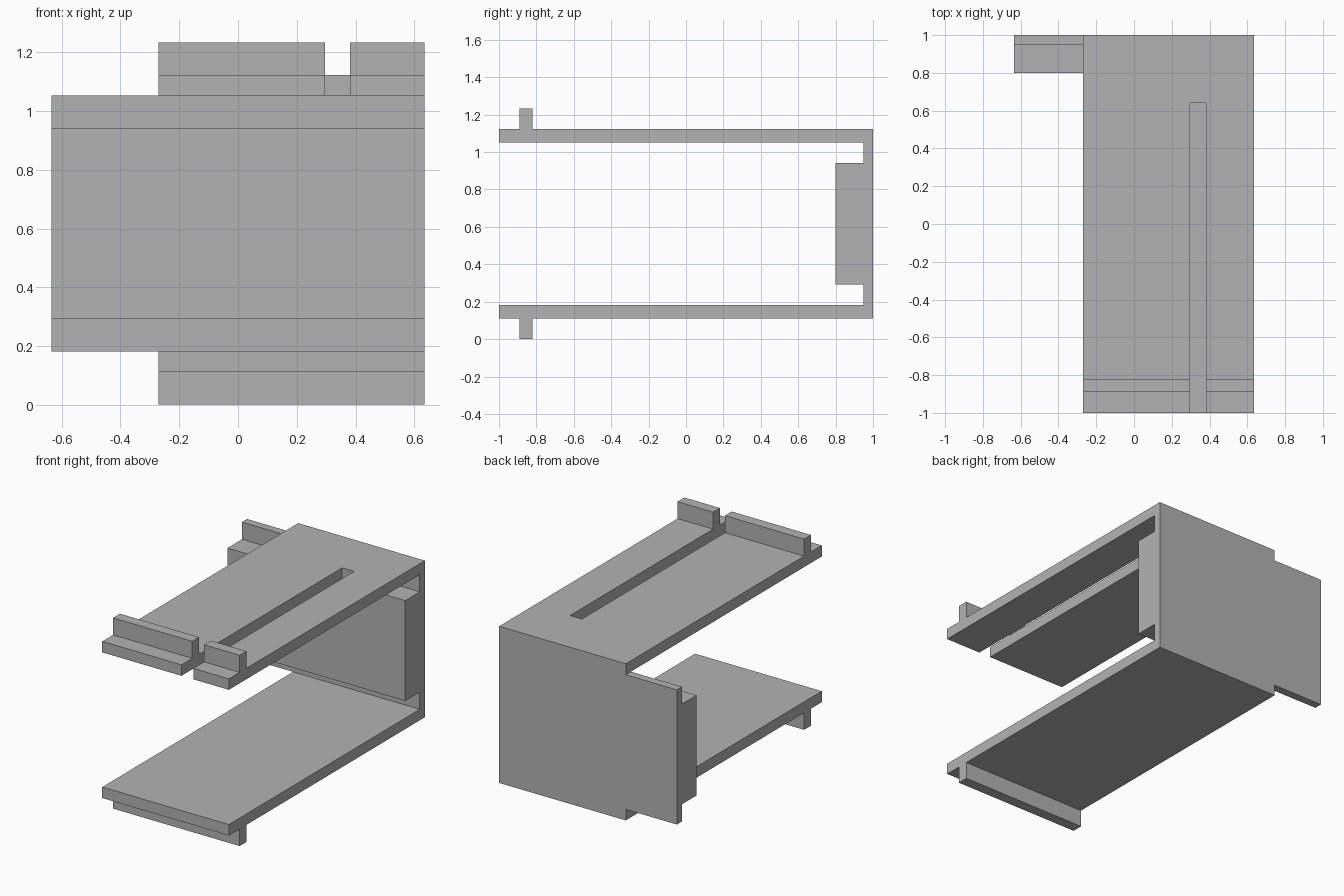
import bpy, bmesh

if "Cube" in bpy.data.objects:
    bpy.data.objects.remove(bpy.data.objects["Cube"], do_unlink=True)

HALF = 0.635      # half of the full width
ARM_LEFT = -0.27  # edge where the arms stop and the back tab begins
MID = 0.617       # mirror height of the section

grey = bpy.data.materials.new("plain grey")
grey.use_nodes = True
grey.diffuse_color = (0.45, 0.45, 0.45, 1)
grey.node_tree.nodes["Principled BSDF"].inputs["Base Color"].default_value = (0.45, 0.45, 0.45, 1)


def extrude_x(name, profile, x0, x1):
    """Solid from a (y, z) outline swept along x."""
    bm = bmesh.new()
    face = bm.faces.new([bm.verts.new((x0, y, z)) for y, z in profile])
    swept = bmesh.ops.extrude_face_region(bm, geom=[face])["geom"]
    verts = [v for v in swept if isinstance(v, bmesh.types.BMVert)]
    bmesh.ops.translate(bm, verts=verts, vec=(x1 - x0, 0, 0))
    bmesh.ops.recalc_face_normals(bm, faces=bm.faces)
    mesh = bpy.data.meshes.new(name)
    bm.to_mesh(mesh)
    bm.free()
    mesh.materials.append(grey)
    obj = bpy.data.objects.new(name, mesh)
    bpy.context.collection.objects.link(obj)
    return obj


def cut(target, name, x0, x1, y0, y1, z0, z1):
    """Subtract a box from the target, keeping the cutter hidden."""
    box = extrude_x(name, [(y0, z0), (y1, z0), (y1, z1), (y0, z1)], x0, x1)
    box.hide_render = True
    box.hide_viewport = True
    box.display_type = 'WIRE'
    mod = target.modifiers.new(name, 'BOOLEAN')
    mod.operation = 'DIFFERENCE'
    mod.solver = 'EXACT'
    mod.object = box


# Upper half of the section: back wall, arm with lip, inner thick block
upper = [(1, 1.123), (-0.82, 1.123), (-0.82, 1.233), (-0.89, 1.233), (-0.89, 1.123),
         (-1, 1.123), (-1, 1.052), (0.948, 1.052), (0.948, 0.941), (0.8, 0.941)]
lower = [(y, 2 * MID - z) for y, z in reversed(upper)]
bracket = extrude_x("bracket_body", upper + lower, -HALF, HALF)

# Trim the arms away beside the back tab, and cut the open slot in the top arm
cut(bracket, "upper_tab_cutter", -1, ARM_LEFT, -1.2, 1.2, 1.052, 1.5)
cut(bracket, "lower_tab_cutter", -1, ARM_LEFT, -1.2, 1.2, -0.3, 2 * MID - 1.052)
cut(bracket, "slot_cutter", 0.296, 0.381, -1.2, 0.64, 1.0, 1.5)

# Bake the cuts and drop the helpers
bpy.context.view_layer.update()
graph = bpy.context.evaluated_depsgraph_get()
final = bpy.data.meshes.new_from_object(bracket.evaluated_get(graph))
helpers = [m.object for m in bracket.modifiers]
bracket.modifiers.clear()
bracket.data = final
for helper in helpers:
    bpy.data.objects.remove(helper, do_unlink=True)
